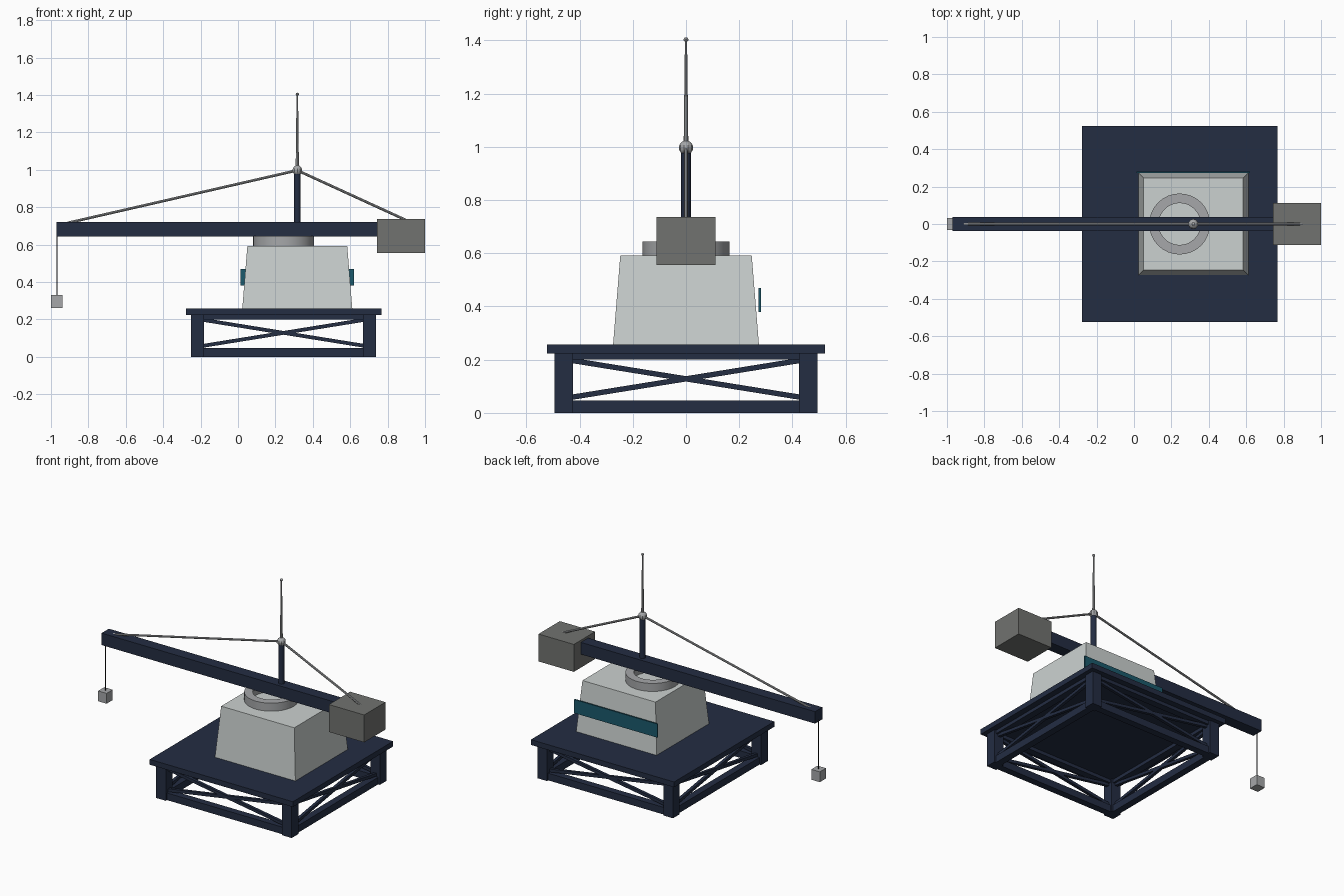
import bpy
import bmesh
import math
from mathutils import Vector

if "Cube" in bpy.data.objects:
    bpy.data.objects.remove(bpy.data.objects["Cube"], do_unlink=True)


def material(name, r, g, b):
    m = bpy.data.materials.new(name)
    m.use_nodes = True
    m.diffuse_color = (r, g, b, 1)
    m.node_tree.nodes["Principled BSDF"].inputs["Base Color"].default_value = (r, g, b, 1)
    return m


NAVY = material("navy_steel", 0.017, 0.026, 0.055)
HULL = material("pale_grey", 0.60, 0.64, 0.63)
METAL = material("light_metal", 0.38, 0.39, 0.40)
WEIGHT = material("dark_grey", 0.165, 0.17, 0.16)
TEAL = material("teal_glass", 0.011, 0.10, 0.15)
BLACK = material("black_cable", 0.012, 0.012, 0.014)


def finish(name, bm, mat, smooth=False):
    mesh = bpy.data.meshes.new(name)
    bmesh.ops.recalc_face_normals(bm, faces=bm.faces)
    bm.to_mesh(mesh)
    bm.free()
    mesh.materials.append(mat)
    ob = bpy.data.objects.new(name, mesh)
    bpy.context.collection.objects.link(ob)
    if smooth:
        bpy.ops.object.select_all(action="DESELECT")
        ob.select_set(True)
        bpy.context.view_layer.objects.active = ob
        bpy.ops.object.shade_smooth_by_angle(angle=math.radians(40))
    return ob


def box(name, lo, hi, mat, taper=0):
    """Box between two corners; taper pulls the top edges inward."""
    lo, hi = Vector(lo), Vector(hi)
    mid, size = (lo + hi) / 2, hi - lo
    bm = bmesh.new()
    bmesh.ops.create_cube(bm, size=1)
    for v in bm.verts:
        top = v.co.z > 0
        v.co = Vector(a * b for a, b in zip(v.co, size))
        if top:
            v.co.x -= math.copysign(taper, v.co.x)
            v.co.y -= math.copysign(taper, v.co.y)
        v.co += mid
    return finish(name, bm, mat)


def rod(name, a, b, r1, r2, mat, sides=12):
    """Round (or four-sided) bar from a to b."""
    a, b = Vector(a), Vector(b)
    bm = bmesh.new()
    bmesh.ops.create_cone(bm, cap_ends=True, segments=sides, radius1=r1, radius2=r2,
                          depth=(b - a).length)
    turn = (b - a).to_track_quat("Z", "Y")
    for v in bm.verts:
        if sides == 4:
            v.co.rotate(Vector((1, 1, 0)).rotation_difference(Vector((1, 0, 0))))
        v.co = turn @ v.co + (a + b) / 2
    return finish(name, bm, mat, sides > 4)


def ball(name, centre, radius, mat):
    bm = bmesh.new()
    bmesh.ops.create_uvsphere(bm, u_segments=10, v_segments=8, radius=radius)
    bmesh.ops.translate(bm, verts=bm.verts, vec=centre)
    return finish(name, bm, mat)


# Platform: deck, legs, rails and crossed braces
CX = 0.244
LEG, HALF, SPAN = 0.46, 0.035, 0.425
box("deck", (CX - 0.523, -0.523, 0.223), (CX + 0.523, 0.523, 0.258), NAVY)
for sx, side in ((-1, "right"), (1, "left")):
    for sy, end in ((-1, "front"), (1, "back")):
        x, y = CX + sx * LEG, sy * LEG
        box(f"{end}_{side}_leg", (x - HALF, y - HALF, 0), (x + HALF, y + HALF, 0.224), NAVY)


def frame_side(name, along_x, sign):
    def place(t, off, z):
        d = sign * LEG + off
        return (CX + t, d, z) if along_x else (CX + d, t, z)
    for label, z0, z1 in (("lower", 0, 0.047), ("upper", 0.2, 0.224)):
        box(f"{name}_{label}_rail", place(-SPAN, -0.023, z0), place(SPAN, 0.023, z1), NAVY)
    for i in (-1, 1):
        rod(f"{name}_brace", place(-SPAN - 0.01, 0, 0.128 - i * 0.07),
            place(SPAN + 0.01, 0, 0.128 + i * 0.07), 0.014, 0.014, NAVY, 4)


for name, along_x, sign in (("front", True, -1), ("back", True, 1),
                            ("right", False, -1), ("left", False, 1)):
    frame_side(name, along_x, sign)

# Cabin with rear window band
MX = 0.317
box("cabin", (MX - 0.294, -0.274, 0.258), (MX + 0.294, 0.274, 0.592), HULL, 0.027)
box("window_band", (MX - 0.304, 0.272, 0.38), (MX + 0.304, 0.281, 0.47), TEAL)

# Slewing ring: rectangular section spun round the vertical axis
bm = bmesh.new()
section = [bm.verts.new((r, 0, z)) for r, z in
           ((0.112, 0.59), (0.163, 0.59), (0.163, 0.645), (0.112, 0.645))]
edges = [bm.edges.new((section[i - 1], section[i])) for i in range(4)]
bmesh.ops.spin(bm, geom=section + edges, cent=(0, 0, 0), axis=(0, 0, 1),
               angle=math.tau, steps=32, use_merge=False)
bmesh.ops.remove_doubles(bm, verts=bm.verts, dist=0.0005)
bmesh.ops.translate(bm, verts=bm.verts, vec=(CX, 0, 0))
finish("slewing_ring", bm, METAL, True)

# Boom and counterweight
box("boom", (-0.97, -0.038, 0.643), (0.76, 0.038, 0.722), NAVY)
box("counterweight", (0.742, -0.111, 0.555), (1.0, 0.111, 0.736), WEIGHT)

# Mast, stays and antenna
PEAK = (MX, 0, 0.997)
rod("mast", (MX, 0, 0.715), PEAK, 0.018, 0.018, NAVY)
ball("mast_joint", PEAK, 0.027, METAL)
rod("boom_stay", PEAK, (-0.91, 0, 0.716), 0.007, 0.007, METAL, 8)
rod("counterweight_stay", PEAK, (0.9, 0, 0.73), 0.007, 0.007, METAL, 8)
rod("antenna", PEAK, (MX, 0, 1.405), 0.009, 0.004, METAL, 8)
ball("antenna_tip", (MX, 0, 1.403), 0.009, METAL)

# Hoist line and load
rod("hoist_line", (-0.968, 0, 0.66), (-0.968, 0, 0.325), 0.003, 0.003, BLACK, 6)
box("hook_block", (-1.0, -0.032, 0.262), (-0.938, 0.032, 0.33), METAL)
